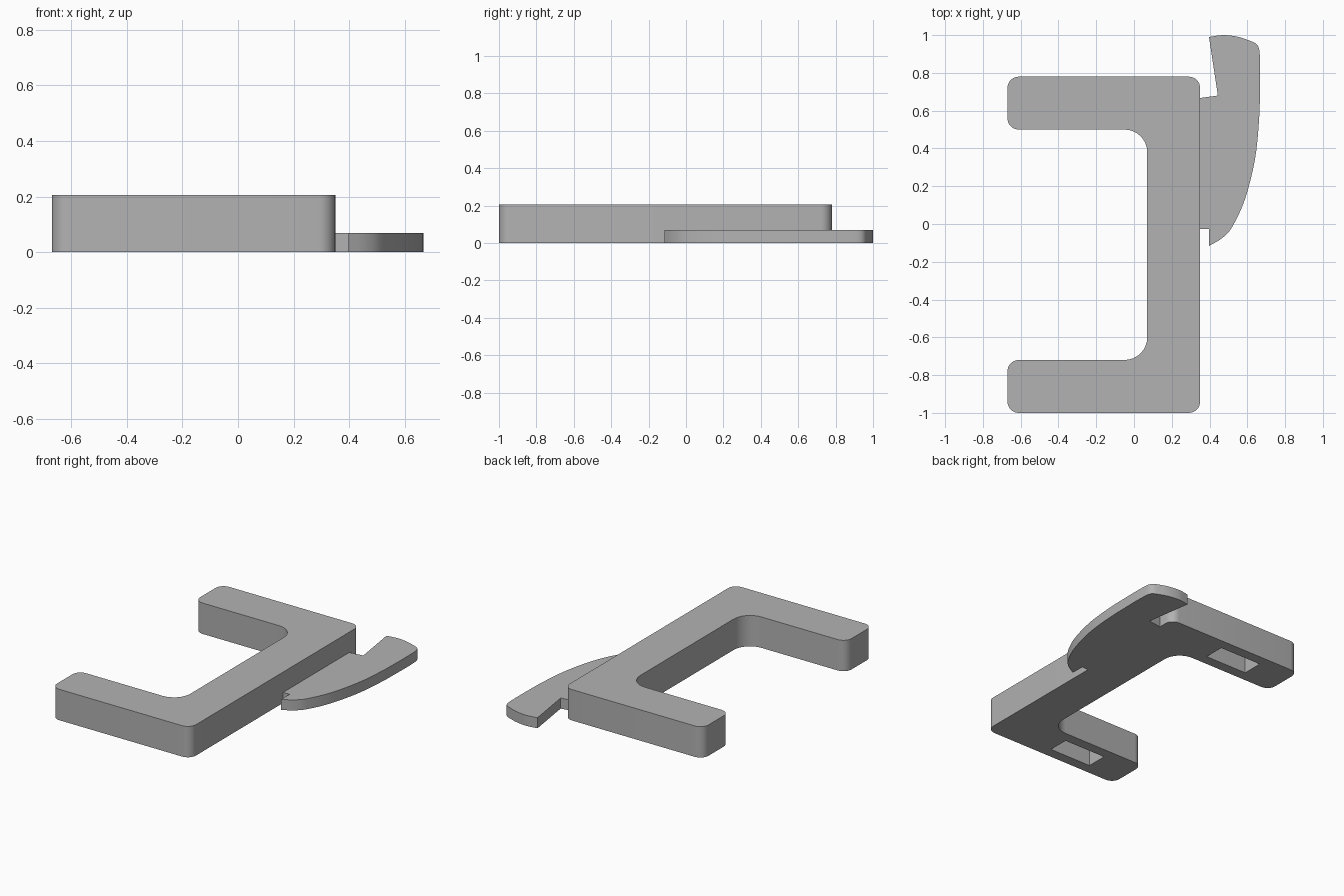
import bpy
import bmesh
import math
from mathutils import Vector
from mathutils.geometry import interpolate_bezier

cube = bpy.data.objects.get("Cube")
if cube:
    bpy.data.objects.remove(cube, do_unlink=True)

grey = bpy.data.materials.new("plain grey")
grey.use_nodes = True
COLOUR = (0.45, 0.45, 0.45, 1)
grey.diffuse_color = COLOUR
grey.node_tree.nodes["Principled BSDF"].inputs["Base Color"].default_value = COLOUR


def fillet(corners, steps=8):
    """Round each (x, y, radius) corner of a closed right-angled outline."""
    pts = []
    n = len(corners)
    for i, (x, y, r) in enumerate(corners):
        c = Vector((x, y))
        a = (Vector(corners[i - 1][:2]) - c).normalized()
        b = (Vector(corners[(i + 1) % n][:2]) - c).normalized()
        centre = c + (a + b) * r
        for k in range(steps + 1):
            t = math.pi / 2 * k / steps
            pts.append(centre - b * r * math.cos(t) - a * r * math.sin(t))
    return pts


def smooth_path(points, steps=4):
    """Smooth open curve passing through all the points."""
    p = [Vector((x, y, 0)) for x, y in points]
    p = [2 * p[0] - p[1]] + p + [2 * p[-1] - p[-2]]
    out = []
    for i in range(1, len(p) - 2):
        h1 = p[i] + (p[i + 1] - p[i - 1]) / 6
        h2 = p[i + 1] - (p[i + 2] - p[i]) / 6
        seg = interpolate_bezier(p[i], h1, h2, p[i + 1], steps + 1)
        out += [v.to_2d() for v in seg[:-1]]
    return out + [p[-2].to_2d()]


def extrude(name, outline, z0, z1):
    """Solid plate from a closed outline."""
    bm = bmesh.new()
    face = bm.faces.new([bm.verts.new((x, y, z0)) for x, y in outline])
    top = bmesh.ops.extrude_face_region(bm, geom=[face])["geom"]
    verts = [g for g in top if isinstance(g, bmesh.types.BMVert)]
    bmesh.ops.translate(bm, verts=verts, vec=(0, 0, z1 - z0))
    bmesh.ops.recalc_face_normals(bm, faces=bm.faces)
    mesh = bpy.data.meshes.new(name)
    bm.to_mesh(mesh)
    bm.free()
    mesh.materials.append(grey)
    obj = bpy.data.objects.new(name, mesh)
    bpy.context.collection.objects.link(obj)
    return obj


def activate(obj):
    bpy.ops.object.select_all(action='DESELECT')
    obj.select_set(True)
    bpy.context.view_layer.objects.active = obj


# C-shaped bracket: spine and two arms with rounded corners
LEFT, INNER, RIGHT = -0.67, 0.07, 0.35
R, INNER_R = 0.06, 0.12
bracket = extrude("bracket", fillet([
    (LEFT, -1, R), (RIGHT, -1, R), (RIGHT, 0.78, R), (LEFT, 0.78, R),
    (LEFT, 0.5, R), (INNER, 0.5, INNER_R),
    (INNER, -0.72, INNER_R), (LEFT, -0.72, R)]), 0, 0.205)

# Rectangular pockets in the underside of each arm
activate(bracket)
for y in (-0.86, 0.64):
    box = [(-0.42, y - 0.07), (-0.11, y - 0.07), (-0.11, y + 0.07), (-0.42, y + 0.07)]
    cutter = extrude("pocket_cutter", box, -0.05, 0.14)
    cutter.hide_render = True
    mod = bracket.modifiers.new("pocket", 'BOOLEAN')
    mod.operation = 'DIFFERENCE'
    mod.solver = 'EXACT'
    mod.object = cutter
    bpy.ops.object.modifier_apply(modifier=mod.name)
    bpy.data.objects.remove(cutter, do_unlink=True)

# Thin curved fin on the outer side, with a notch at each end
edge = smooth_path([
    (0.397, -0.116), (0.466, -0.075), (0.52, -0.015), (0.587, 0.13),
    (0.64, 0.34), (0.662, 0.55), (0.667, 0.72), (0.667, 0.87),
    (0.655, 0.945), (0.6, 0.975), (0.54, 0.993), (0.47, 1.0), (0.397, 0.99)])
root = [(0.444, 0.68), (RIGHT, 0.667), (RIGHT, -0.026), (0.397, -0.026)]
fin = extrude("fin", edge + [Vector(p) for p in root], 0, 0.07)

for obj in (bracket, fin):
    activate(obj)
    bpy.ops.object.shade_smooth_by_angle(angle=math.radians(30))
